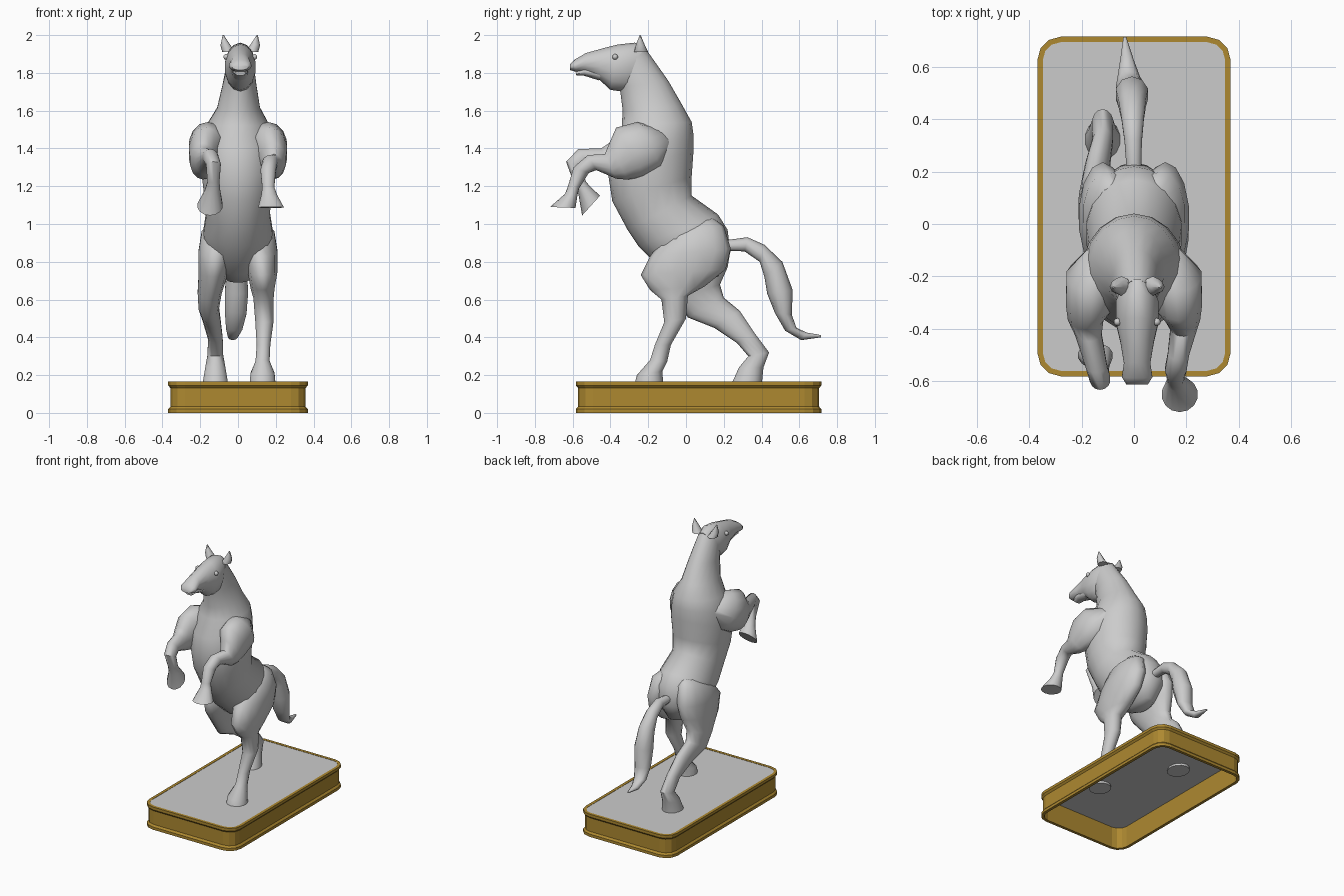
import bpy, bmesh, math
from mathutils import Vector


def make(name, bm, smooth=None, mat=None):
    bmesh.ops.recalc_face_normals(bm, faces=bm.faces)
    me = bpy.data.meshes.new(name)
    bm.to_mesh(me)
    bm.free()
    ob = bpy.data.objects.new(name, me)
    bpy.context.collection.objects.link(ob)
    if mat:
        me.materials.append(mat)
    if smooth:
        bpy.ops.object.select_all(action='DESELECT')
        ob.select_set(True)
        bpy.context.view_layer.objects.active = ob
        bpy.ops.object.shade_smooth_by_angle(angle=math.radians(smooth))
    return ob


def bridge(bm, rings, cyclic=False):
    vs = [[bm.verts.new(p) for p in r] for r in rings]
    pairs = list(zip(vs, vs[1:])) + ([(vs[-1], vs[0])] if cyclic else [])
    for a, b in pairs:
        for i in range(len(a)):
            j = (i + 1) % len(a)
            bm.faces.new((a[i], a[j], b[j], b[i]))
    if not cyclic:
        bm.faces.new(vs[0])
        bm.faces.new(vs[-1])


def loft(name, rows, side=1, n=14, smooth=55):
    """Each row: two side-view outline points (y, z, y, z), x centre, half width."""
    rings = []
    for ya, za, yb, zb, cx, w in rows:
        a, b = Vector((0, ya, za)), Vector((0, yb, zb))
        c, d = (a + b) / 2, (a - b) / 2
        rings.append([c + d * math.cos(t) + Vector((side * cx + w * math.sin(t), 0, 0))
                      for t in (2 * math.pi * i / n for i in range(n))])
    bm = bmesh.new()
    bridge(bm, rings)
    return make(name, bm, smooth)


# Torso and neck
loft("torso_and_neck", [
    (0.0, .69, .17, .72, 0, .06), (-.09, .73, .235, .85, 0, .14),
    (-.18, .81, .22, .97, 0, .18), (-.25, .88, .17, 1.05, 0, .185),
    (-.31, .97, .03, 1.15, 0, .17), (-.39, 1.12, .03, 1.25, 0, .185),
    (-.41, 1.25, .04, 1.39, 0, .2), (-.40, 1.40, .04, 1.47, 0, .19),
    (-.34, 1.52, .03, 1.54, 0, .165), (-.335, 1.60, -.02, 1.63, .003, .115),
    (-.35, 1.72, -.095, 1.76, .008, .09), (-.36, 1.77, -.215, 1.93, .012, .07)], n=18)

# Head, lower lip, ears and eyes
HX = .012
loft("head", [
    (-.21, 1.93, -.26, 1.73, HX, .055), (-.27, 1.96, -.33, 1.70, HX, .083),
    (-.36, 1.95, -.40, 1.71, HX, .083), (-.44, 1.93, -.46, 1.765, HX, .066),
    (-.53, 1.905, -.535, 1.80, HX, .052), (-.59, 1.87, -.58, 1.805, HX, .06),
    (-.615, 1.845, -.615, 1.815, HX, .042)])
loft("lower_lip", [
    (-.44, 1.83, -.46, 1.76, HX, .045), (-.54, 1.83, -.54, 1.785, HX, .04),
    (-.585, 1.81, -.58, 1.785, HX, .03)], n=10)
for s, tag in ((1, "right"), (-1, "left")):
    loft("ear_" + tag, [
        (-.275, 1.91, -.20, 1.91, s * .06 + HX, .035),
        (-.265, 1.95, -.215, 1.94, s * .078 + HX, .027),
        (-.245, 2.0, -.24, 2.0, s * .09 + HX, .003)], n=8)
    bm = bmesh.new()
    bmesh.ops.create_uvsphere(bm, u_segments=10, v_segments=6, radius=.015)
    bmesh.ops.translate(bm, verts=bm.verts, vec=(s * .075 + HX, -.375, 1.885))
    make("eye_" + tag, bm, 60)

# Forelegs: shared shoulder, each with its own lower pose
shoulder = [(-.15, 1.51, -.07, 1.42, .12, .06), (-.26, 1.54, -.13, 1.30, .16, .1),
            (-.37, 1.51, -.22, 1.25, .168, .095), (-.405, 1.43, -.31, 1.235, .185, .07)]
loft("foreleg_right", shoulder + [
    (-.43, 1.37, -.37, 1.24, .19, .052), (-.52, 1.365, -.475, 1.285, .17, .042),
    (-.595, 1.30, -.515, 1.27, .16, .042), (-.625, 1.20, -.565, 1.19, .16, .033),
    (-.64, 1.16, -.575, 1.15, .165, .042), (-.72, 1.09, -.585, 1.085, .175, .07)])
loft("foreleg_left", shoulder + [
    (-.45, 1.40, -.39, 1.26, .175, .052), (-.57, 1.397, -.51, 1.31, .145, .042),
    (-.635, 1.33, -.555, 1.30, .13, .04), (-.595, 1.22, -.53, 1.225, .13, .033),
    (-.57, 1.16, -.505, 1.195, .135, .042), (-.55, 1.045, -.455, 1.15, .148, .068)], side=-1)

# Hind legs: shared hip, right one forward, left one stretched back
hip = [(-.02, 1.0, .13, 1.04, .07, .06), (-.12, .92, .2, .99, .1, .095),
       (-.19, .83, .237, .87, .12, .092)]
loft("hind_leg_right", hip + [
    (-.24, .73, .21, .76, .13, .08), (-.19, .65, .1, .67, .13, .065),
    (-.13, .60, .01, .62, .135, .055), (-.115, .48, 0, .50, .14, .05),
    (-.165, .36, -.08, .36, .135, .037), (-.19, .28, -.1, .27, .13, .038),
    (-.26, .20, -.125, .22, .13, .065), (-.275, .14, -.12, .14, .13, .072)])
loft("hind_leg_left", hip + [
    (-.16, .72, .22, .77, .13, .08), (-.06, .60, .18, .68, .15, .065),
    (.01, .505, .20, .61, .155, .055), (.15, .45, .285, .54, .14, .048),
    (.27, .37, .365, .42, .12, .04), (.33, .30, .44, .32, .12, .042),
    (.28, .24, .41, .24, .12, .055), (.235, .14, .40, .14, .12, .072)], side=-1)

# Tail
loft("tail", [
    (.18, .91, .19, .86, 0, .028), (.325, .93, .31, .855, -.003, .035),
    (.415, .89, .39, .80, -.005, .045), (.51, .80, .415, .72, -.007, .055),
    (.565, .65, .43, .63, -.008, .065), (.56, .52, .47, .53, -.012, .06),
    (.585, .45, .525, .435, -.02, .045), (.64, .425, .61, .385, -.027, .027),
    (.715, .412, .715, .40, -.035, .006)], n=10)


# Plinth: moulded hollow frame with a thin top plate
def outline(inset, z, r=.09, seg=3):
    hx, hy, r = .37 - inset, .65 - inset, r - inset
    pts = []
    for q, (sx, sy) in enumerate(((1, 1), (-1, 1), (-1, -1), (1, -1))):
        for k in range(seg + 1):
            t = math.pi / 2 * (q + k / seg)
            pts.append((sx * (hx - r) + r * math.cos(t),
                        .067 + sy * (hy - r) + r * math.sin(t), z))
    return pts


gold = bpy.data.materials.new("gold")
gold.diffuse_color = (.42, .25, .03, 1)
bm = bmesh.new()
bridge(bm, [outline(i, z) for i, z in (
    (0, 0), (0, .02), (.012, .033), (.012, .132), (0, .145),
    (0, .165), (.021, .165), (.021, 0))], cyclic=True)
make("plinth_frame", bm, mat=gold)
bm = bmesh.new()
bridge(bm, [outline(.02, .155), outline(.02, .163)])
make("plinth_top", bm)
